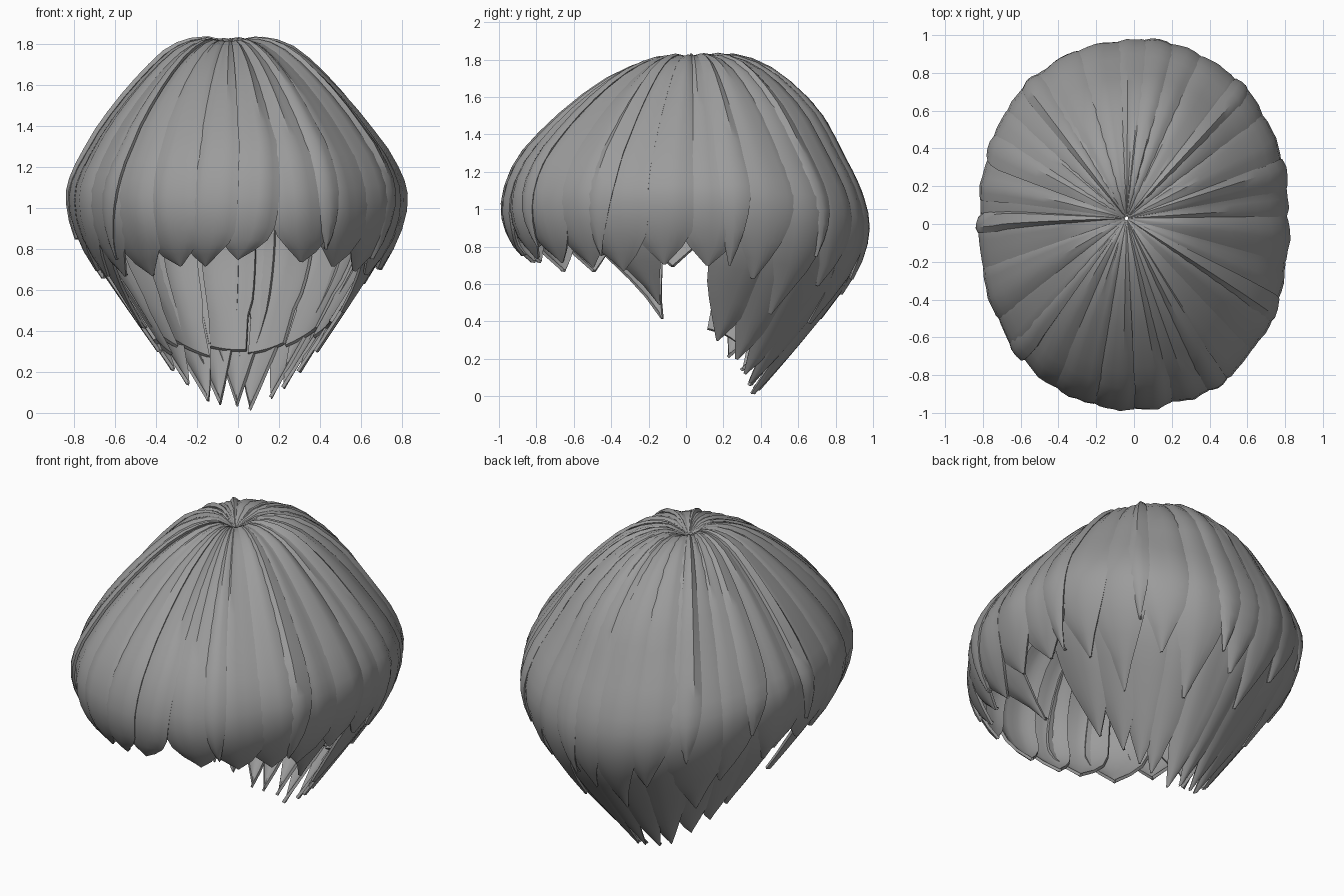
import bpy, math, random
from mathutils import Vector

random.seed(4)
cube = bpy.data.objects.get("Cube")
if cube:
    bpy.data.objects.remove(cube)

# Single hair colour
hair = bpy.data.materials.new("grey_hair")
hair.use_nodes = True
hair.diffuse_color = (0.33, 0.33, 0.33, 1)
bsdf = next(n for n in hair.node_tree.nodes if n.type == 'BSDF_PRINCIPLED')
bsdf.inputs["Base Color"].default_value = hair.diffuse_color
bsdf.inputs["Roughness"].default_value = 0.7

# Head outline from crown to ends: (radius fraction, height)
FRONT = [(.01, 1.77), (.1, 1.81), (.25, 1.78), (.5, 1.65), (.76, 1.44),
         (.93, 1.24), (1, 1.04), (.98, .88), (.92, .77), (.8, .67)]
SIDE = [(.01, 1.77), (.14, 1.82), (.34, 1.77), (.56, 1.61), (.77, 1.41),
        (.94, 1.2), (1, 1.04), (.94, .82), (.76, .58), (.51, .28)]
BACK = [(.01, 1.77), (.2, 1.82), (.45, 1.73), (.7, 1.52), (.85, 1.27),
        (.95, 1.08), (.99, .88), (.92, .65), (.7, .35), (.4, 0)]
WIDTH, DEPTH = 0.81, 0.97
CROWN = Vector((-0.04, 0.03, 0))


def spline(points, s):
    """Smooth point on a profile, s from 0 to 1."""
    last = len(points) - 1
    f = min(max(s, 0), 1) * last
    i = min(int(f), last - 1)
    u = f - i
    a, b, c, d = (Vector(points[min(max(k, 0), last)]) for k in range(i - 1, i + 3))
    return b + (c - a) * u / 2 + (a * 2 - b * 5 + c * 4 - d) * u**2 / 2 + (b * 3 - a - c * 3 + d) * u**3 / 2


def outline(angle, s):
    """Radius and height at an angle; 0 is front, positive is the model's left."""
    c = math.cos(angle)
    ends = FRONT if c > 0 else BACK
    return spline(SIDE, s).lerp(spline(ends, s), c * c)


def surface(angle, s, lift):
    r, z = outline(angle, s)
    wide = r * (1 + 0.025 * math.sin(2 * angle)**2)
    p = Vector((math.sin(angle) * WIDTH * wide, -math.cos(angle) * DEPTH * wide, z))
    p += CROWN * max(0, 1 - r) * (1 if s < 0.5 else 0)
    out = Vector((p.x, p.y, max(z - 1, 0))).normalized()
    return p + out * lift * min(1, r * 2.5)


def lock(name, angle, half, tip, sweep=0, lift=0, start=0, taper=0.72, blunt=0.04, rows=18, cols=8):
    """One arched, tapering lock from the crown (or start) down to height tip."""
    mid = math.radians(angle)
    final = math.radians(angle + sweep)
    end = 0.35
    while end < 1 and outline(final, end).y > tip:
        end += 0.005
    ridges = [random.uniform(-.006, .006) for _ in range(cols + 1)]
    tilt = random.uniform(.008, .02)
    verts, faces = [], []
    for j in range(rows + 1):
        t = j / rows
        s = start + (end - start) * t
        k = max(0, (t - taper) / (1 - taper))
        w = math.radians(half) * max(blunt, 1 - k**2.2)
        centre = mid + (final - mid) * t**4
        for i in range(cols + 1):
            u = 2 * i / cols - 1
            bump = 0.028 * (1 - u * u) - 0.012 + tilt * u + ridges[i] * (1 - k)
            verts.append(surface(centre + u * w, s, lift + bump * (1 - k * 0.6)))
    n = cols + 1
    for j in range(rows):
        for i in range(cols):
            a = j * n + i
            faces.append((a, a + n, a + n + 1, a + 1))
    mesh = bpy.data.meshes.new(name)
    mesh.from_pydata(verts, [], faces)
    mesh.materials.append(hair)
    ob = bpy.data.objects.new(name, mesh)
    bpy.context.collection.objects.link(ob)
    bpy.ops.object.select_all(action='DESELECT')
    ob.select_set(True)
    bpy.context.view_layer.objects.active = ob
    thick = ob.modifiers.new("thickness", 'SOLIDIFY')
    thick.thickness = 0.016
    thick.offset = -1
    bpy.ops.object.modifier_apply(modifier=thick.name)
    bpy.ops.object.shade_smooth_by_angle(angle=math.radians(35))


# Fringe: angle, half width, tip height, sideways sweep
for a, h, z, sw in [(-56, 12, .67, 3), (-41, 12, .67, 4), (-25, 12, .72, 2),
                    (-9, 10, .72, -4), (6, 10, .75, -6), (21, 11, .74, 4),
                    (36, 12, .72, 4), (51, 12, .69, 3)]:
    lock("fringe_lock", a, h, z, sw, taper=.8)

# Sides: rounded outer locks over longer sideburns
for a, h, z in [(-70, 12, .67), (-85, 14, .7), (-101, 11, .72),
                (66, 12, .68), (82, 12, .71), (98, 12, .7)]:
    lock("side_lock", a, h, z, taper=.82)
for side, z in ((-1, .42), (1, .5)):
    lock("sideburn", side * 66, 15, z, side * 11, lift=-.03, start=.35, taper=.52)
    lock("nape_side_lock", side * 113, 13, .3, -side * 3, lift=-.03, start=.35, taper=.78)

# Back: outer layer, ends uneven
for a, h, z in [(113, 12, .64), (128, 12, .45), (144, 12, .6), (160, 13, .4),
                (176, 12, .55), (192, 12, .42), (206, 12, .62), (222, 15, .4),
                (238, 12, .6), (252, 10, .66)]:
    lock("back_lock", a, h, z, random.uniform(-4, 4), lift=.005, taper=.68)

# Back: inner layer reaching down to the nape
for a, z in [(124, .2), (138, .12), (151, .05), (168, .01), (180, .03),
             (193, .04), (208, .04), (223, .14), (237, .2)]:
    lock("nape_lock", a, 14, z, random.uniform(-3, 3), lift=-.025, start=.35, taper=.74)

# Inside of the nape: blunt lining
for a, z in [(117, .42), (140, .38), (163, .31), (186, .31), (209, .31), (232, .38), (246, .33)]:
    lock("nape_lining", a, 13, z, lift=-.05, start=.4, taper=.8, blunt=.85)

# Narrow loose strands lying on top
for a, h, z in [(169, 7, .63), (-115, 7, .9), (104, 6, .7), (135, 5, .75),
                (-140, 6, .8), (-48, 5, .75), (30, 5, .8), (62, 6, .75), (-92, 4, .85)]:
    lock("loose_strand", a, h, z, random.uniform(-4, 4), lift=.018, taper=.68, cols=4)
